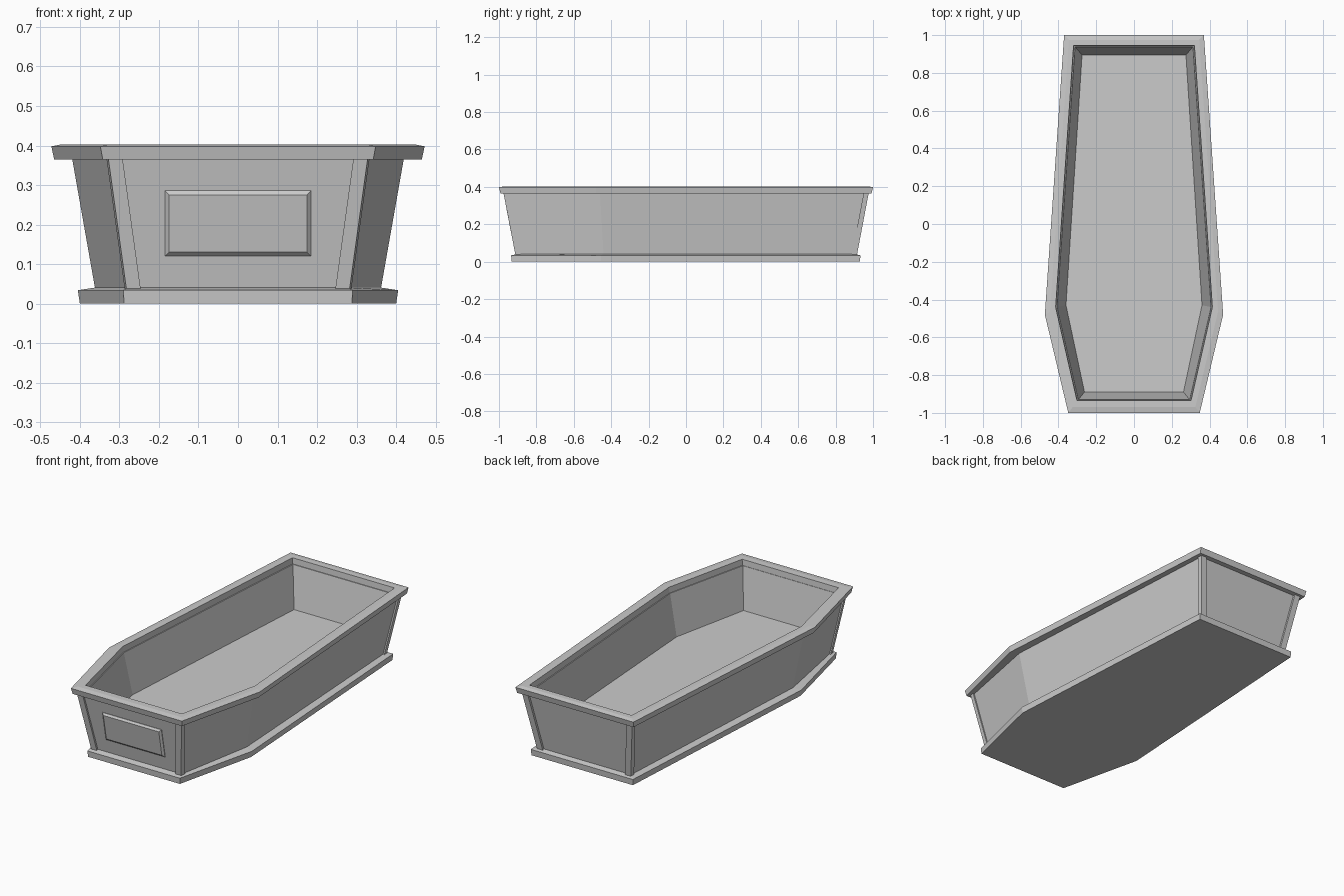
import bpy, bmesh
from mathutils import Vector

if "Cube" in bpy.data.objects:
    bpy.data.objects.remove(bpy.data.objects["Cube"])


def loft(name, rings, closed=False):
    """Skin matching point rings; cap both ends or join the last to the first."""
    bm = bmesh.new()
    vs = [[bm.verts.new(p) for p in r] for r in rings]
    n = len(vs[0])
    pairs = list(zip(vs, vs[1:]))
    if closed:
        pairs.append((vs[-1], vs[0]))
    else:
        bm.faces.new(vs[0])
        bm.faces.new(vs[-1])
    for a, b in pairs:
        for i in range(n):
            j = (i + 1) % n
            bm.faces.new((a[i], a[j], b[j], b[i]))
    bmesh.ops.recalc_face_normals(bm, faces=bm.faces)
    me = bpy.data.meshes.new(name)
    bm.to_mesh(me)
    bm.free()
    ob = bpy.data.objects.new(name, me)
    bpy.context.collection.objects.link(ob)
    return ob


def hexa(z, back, shoulder, front):
    """Six-sided outline from its three right-hand corners."""
    right = [back, shoulder, front]
    return [(x, y, z) for x, y in right] + [(-x, y, z) for x, y in reversed(right)]


# Hollow body: outer walls, then inner walls down to the floor
loft("coffin_body", [
    hexa(0.03, (0.286, 0.900), (0.360, -0.44), (0.276, -0.898)),
    hexa(0.37, (0.338, 0.964), (0.420, -0.46), (0.322, -0.964)),
    hexa(0.37, (0.312, 0.938), (0.408, -0.44), (0.295, -0.930)),
    hexa(0.14, (0.275, 0.895), (0.360, -0.43), (0.262, -0.890)),
])

# Overhanging rim
loft("top_rim", [
    hexa(0.365, (0.365, 0.992), (0.465, -0.48), (0.342, -0.992)),
    hexa(0.398, (0.370, 1.000), (0.472, -0.48), (0.348, -1.000)),
    hexa(0.403, (0.345, 0.975), (0.445, -0.465), (0.325, -0.970)),
    hexa(0.403, (0.320, 0.945), (0.415, -0.44), (0.302, -0.935)),
    hexa(0.365, (0.317, 0.942), (0.412, -0.44), (0.299, -0.932)),
], closed=True)

# Base plinth with a slightly sloping top
loft("base_plinth", [
    hexa(0.0, (0.318, 0.930), (0.400, -0.455), (0.288, -0.932)),
    hexa(0.034, (0.320, 0.933), (0.405, -0.455), (0.290, -0.935)),
    hexa(0.041, (0.286, 0.900), (0.360, -0.44), (0.276, -0.898)),
])


# Corner posts at the four end corners
def post_ring(z, corner, shoulder, sx):
    c, s = Vector(corner), Vector(shoulder)
    along_end = Vector((-0.036, 0))
    along_side = (s - c).normalized() * 0.027
    pts = [c, c + along_end, c + along_end + along_side, c + along_side]
    return [(sx * p.x, p.y, z) for p in pts]


for end, low, high in (("front", (0.282, -0.912), (0.328, -0.976)),
                       ("back", (0.294, 0.914), (0.346, 0.977))):
    for side, sx in (("right", 1), ("left", -1)):
        loft(f"{end}_{side}_post", [post_ring(0.036, low, (0.360, -0.44), sx),
                                    post_ring(0.368, high, (0.420, -0.46), sx)])


# Bevelled plaque lying on the sloping front wall
def plaque_ring(inset, out):
    x, z0, z1 = 0.185 - inset, 0.12 + inset, 0.286 - inset
    return [(px, -0.898 - (pz - 0.03) * 0.194 - out, pz)
            for px, pz in ((-x, z0), (x, z0), (x, z1), (-x, z1))]


loft("front_plaque", [plaque_ring(0, -0.005), plaque_ring(0, 0.003), plaque_ring(0.011, 0.013)])
